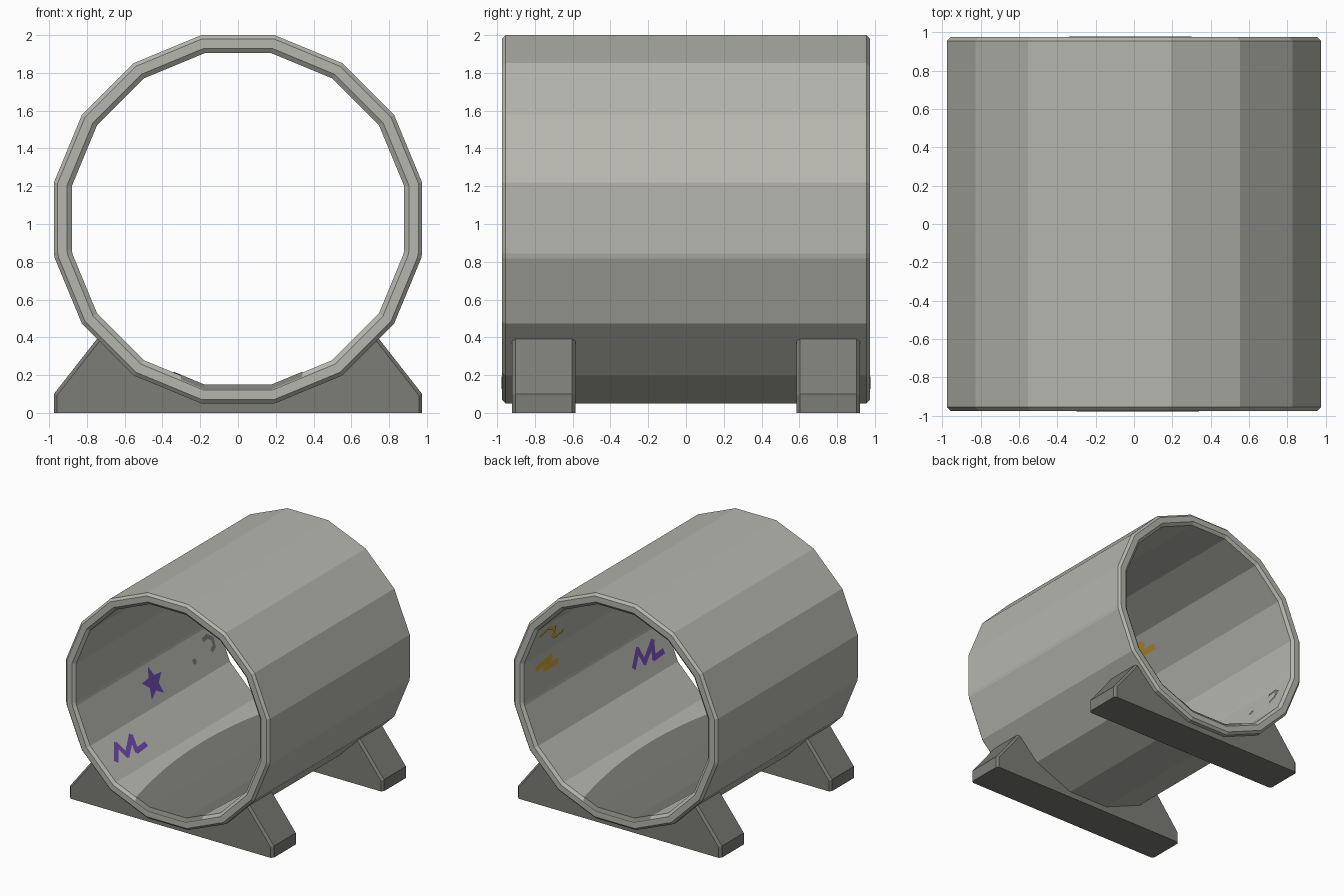
import bpy, bmesh, math
from mathutils import Vector

if "Cube" in bpy.data.objects:
    bpy.data.objects.remove(bpy.data.objects["Cube"])

SIDES = 16
CENTRE = 1.025      # height of the tube axis
INNER = 0.88        # inner apothem
STEP = math.tau / SIDES


def material(name, rgb):
    m = bpy.data.materials.new(name)
    m.use_nodes = True
    m.diffuse_color = (*rgb, 1)
    m.node_tree.nodes["Principled BSDF"].inputs["Base Color"].default_value = (*rgb, 1)
    return m


light_grey = material("light grey", (0.47, 0.47, 0.43))
dark_grey = material("dark grey", (0.2, 0.2, 0.185))
purple = material("purple", (0.15, 0.06, 0.4))
yellow = material("yellow", (0.62, 0.38, 0.04))


def finish(bm, name, mat, recalc=True):
    if recalc:
        bmesh.ops.recalc_face_normals(bm, faces=bm.faces)
    mesh = bpy.data.meshes.new(name)
    bm.to_mesh(mesh)
    bm.free()
    mesh.materials.append(mat)
    obj = bpy.data.objects.new(name, mesh)
    bpy.context.collection.objects.link(obj)
    return obj


def ring(apothem):
    """Polygon cross-section with the two lower side corners cut off."""
    r = apothem / math.cos(STEP / 2)
    corner = [Vector((r * math.cos((k + 0.5) * STEP), r * math.sin((k + 0.5) * STEP)))
              for k in range(SIDES)]
    pts = []
    for k, p in enumerate(corner):
        if k in (SIDES // 2, SIDES - 1):
            pts += [p.lerp(corner[k - 1], 0.035), p.lerp(corner[(k + 1) % SIDES], 0.035)]
        else:
            pts.append(p)
    return pts


# Hollow tube with chamfered rims
bm = bmesh.new()
section = [(0.905, -0.975), (0.955, -0.975), (0.975, -0.955), (0.975, 0.955),
           (0.955, 0.975), (0.905, 0.975), (INNER, 0.955), (INNER, -0.955)]
loops = [[bm.verts.new((p.x, y, CENTRE + p.y)) for p in ring(a)] for a, y in section]
for i, a in enumerate(loops):
    b = loops[(i + 1) % len(loops)]
    for j in range(len(a)):
        k = (j + 1) % len(a)
        bm.faces.new((a[j], a[k], b[k], b[j]))
finish(bm, "tube", light_grey)


# Cradle feet, chamfered around the front and back faces
def foot(name, y0, y1):
    half = [(0.975, 0), (0.975, 0.1), (0.74, 0.4), (0.54, 0.215), (0.19, 0.07)]
    outline = half + [(-x, z) for x, z in reversed(half)]
    bm = bmesh.new()
    front = bm.faces.new([bm.verts.new((x, y0, z)) for x, z in outline])
    grown = bmesh.ops.extrude_face_region(bm, geom=[front], use_keep_orig=True)
    bmesh.ops.translate(bm, vec=(0, y1 - y0, 0),
                        verts=[g for g in grown["geom"] if isinstance(g, bmesh.types.BMVert)])
    bmesh.ops.recalc_face_normals(bm, faces=bm.faces)

    def outside(e):
        a, b = (v.co for v in e.verts)
        return abs(a.y - b.y) < 0.01 and abs(a.x) > 0.7 and abs(b.x) > 0.7 and a.x * b.x > 0
    bmesh.ops.bevel(bm, geom=[e for e in bm.edges if outside(e)],
                    offset=0.018, segments=1, affect='EDGES')
    finish(bm, name, dark_grey)


foot("front_foot", -0.92, -0.585)
foot("back_foot", 0.585, 0.92)

# Worn strip along the tube floor, following the facets and both rims
bm = bmesh.new()
rows = []
count = 24
for i in range(-1, count + 2):
    rim = i < 0 or i > count
    y = math.copysign(0.977, i) if rim else -0.955 + 1.91 * i / count
    a = 0.9 if rim else INNER - 0.004
    flat = a * math.tan(STEP / 2)
    width = 0.32 + 0.09 * (1 - (y / 0.975) ** 2)
    row = []
    for x in (-width + -0.02 * y, -flat, flat, width - 0.02 * y):
        z = CENTRE - a + max(0, abs(x) - flat) * math.tan(STEP)
        row.append(bm.verts.new((x, y, z)))
    rows.append(row)
for a, b in zip(rows, rows[1:]):
    for j in range(3):
        bm.faces.new((a[j], a[j + 1], b[j + 1], b[j]))
finish(bm, "floor_strip", dark_grey, recalc=False)


# Painted marks on the inner facets
def mark(name, mat, side, facet, y, polygons):
    """side -1 or 1 in x; facet counts up from the floor; polygons are (along, up)."""
    t = facet * STEP
    a = INNER - 0.004
    bm = bmesh.new()
    inward = Vector((-side * math.sin(t), 0, math.cos(t)))
    for poly in polygons:
        face = bm.faces.new([bm.verts.new((side * (a * math.sin(t) + v * math.cos(t)), y - side * u,
                                           CENTRE - a * math.cos(t) + v * math.sin(t)))
                             for u, v in poly])
        face.normal_update()
        if face.normal.dot(inward) < 0:
            face.normal_flip()
    finish(bm, name, mat, recalc=False)


def stroke(points, width):
    quads = []
    for p, q in zip(points, points[1:]):
        p, q = Vector(p), Vector(q)
        d = (q - p).normalized() * width / 2
        n = Vector((-d.y, d.x))
        p, q = p - d * 0.6, q + d * 0.6
        quads.append([p + n, p - n, q - n, q + n])
    return quads


def disc(u, v, r, n=10):
    return [[(u + r * math.cos(k * math.tau / n), v + r * math.sin(k * math.tau / n))
             for k in range(n)]]


zigzag = [(-0.21, -0.03), (-0.1, 0.08), (-0.07, -0.04), (0.1, 0.075), (0.05, -0.05), (0.18, -0.04)]
bolt = [(-0.15, 0.07), (0.05, 0.1), (-0.04, 0.03), (0.14, 0.03)]
squiggle = [(-0.19, 0.09), (-0.11, 0.13), (0, 0.09), (0.03, 0), (0.08, -0.04), (0.17, -0.03)]
hook = [(0.03, 0.09), (0.09, 0.1), (0.14, 0.06), (0.13, 0), (0.09, -0.02)]
star = [[((0.14, 0.065)[k % 2] * math.sin(k * math.pi / 5),
          (0.14, 0.065)[k % 2] * math.cos(k * math.pi / 5)) for k in range(10)]]

mark("left_zigzag", purple, 1, 3, -0.64, stroke(zigzag, 0.045))
mark("right_zigzag", purple, -1, 2, -0.6, stroke(zigzag, 0.045))
mark("star", purple, -1, 3, 0.0, star)
mark("hook_and_dot", dark_grey, -1, 3, 0.7, stroke(hook, 0.035) + disc(-0.15, -0.025, 0.025))
mark("left_bolt", yellow, 1, 4, 0.64, stroke(bolt, 0.05))
mark("squiggle", yellow, 1, 5, 0.69, stroke(squiggle, 0.04))
mark("right_bolt", yellow, -1, 6, -0.6, stroke(bolt, 0.05))
